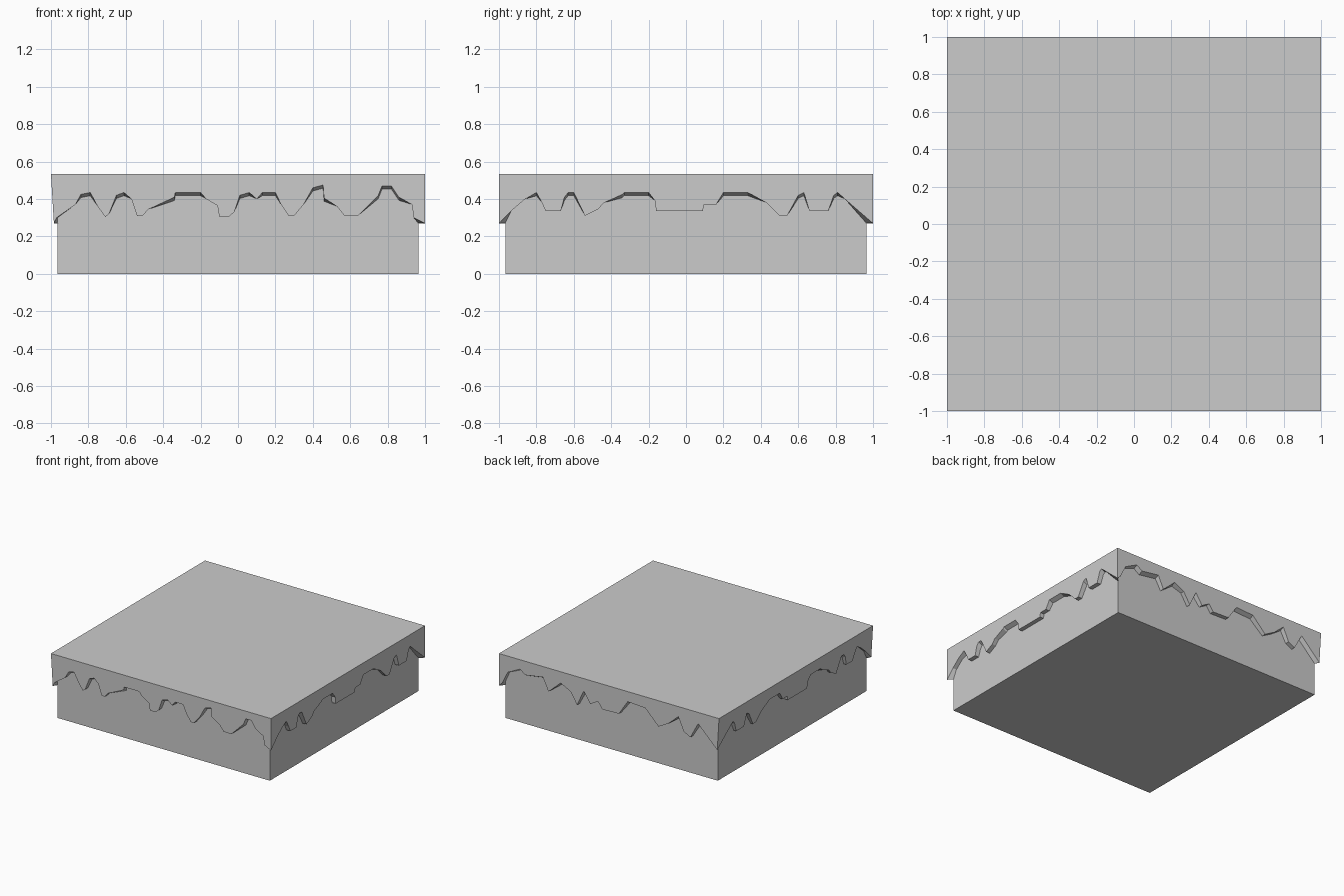
import bpy, bmesh

TOP = 0.533      # top of the block
INNER = 0.965    # half width of the lower body

# Ragged lower edges as (distance along side, height)
front = [(-1, .27), (-.97, .30), (-.87, .37), (-.84, .425), (-.79, .435), (-.75, .36),
         (-.71, .305), (-.69, .32), (-.65, .42), (-.61, .435), (-.57, .40), (-.54, .31),
         (-.51, .31), (-.48, .345), (-.34, .41), (-.335, .435), (-.2, .435), (-.17, .40),
         (-.11, .365), (-.1, .305), (-.05, .305), (-.02, .33), (.01, .42), (.06, .435),
         (.1, .40), (.13, .435), (.2, .435), (.23, .37), (.27, .31), (.30, .31),
         (.35, .37), (.4, .46), (.455, .475), (.46, .405), (.53, .36), (.57, .31),
         (.64, .31), (.75, .42), (.77, .47), (.82, .47), (.86, .41), (.93, .37),
         (.94, .30), (1, .27)]
right = [(-1, .27), (-.93, .34), (-.86, .40), (-.8, .435), (-.77, .38), (-.75, .335),
         (-.67, .335), (-.65, .41), (-.63, .435), (-.6, .435), (-.54, .31), (-.47, .345),
         (-.44, .38), (-.34, .425), (-.33, .435), (-.2, .435), (-.165, .39), (-.16, .335),
         (-.07, .335), (.04, .335), (.09, .335), (.095, .37), (.16, .37), (.2, .435),
         (.33, .435), (.43, .38), (.5, .31), (.54, .31), (.6, .42), (.63, .435),
         (.66, .335), (.76, .335), (.79, .42), (.81, .435), (.85, .40), (1, .27)]
back = [(-1, .27), (-.97, .30), (-.92, .40), (-.81, .455), (-.76, .42), (-.6, .445),
        (-.55, .34), (-.44, .44), (-.35, .395), (-.29, .30), (-.23, .43), (-.17, .34),
        (-.1, .38), (-.06, .325), (.09, .33), (.17, .45), (.33, .44), (.45, .32),
        (.54, .37), (.63, .45), (.68, .34), (.74, .31), (.81, .44), (1, .27)]
left = [(-a, z) for a, z in reversed(right)]


def make_object(name, bm):
    bmesh.ops.remove_doubles(bm, verts=bm.verts[:], dist=0.0005)
    bmesh.ops.recalc_face_normals(bm, faces=bm.faces[:])
    mesh = bpy.data.meshes.new(name)
    bm.to_mesh(mesh)
    bm.free()
    ob = bpy.data.objects.new(name, mesh)
    bpy.context.collection.objects.link(ob)
    return ob


# Lower body
bm = bmesh.new()
bmesh.ops.create_cube(bm, size=1)
for v in bm.verts:
    v.co = (v.co.x * 2 * INNER, v.co.y * 2 * INNER, (v.co.z + .5) * 0.5)
make_object("lower_body", bm)

# Overhanging top layer: each side is a flat ragged sheet with a thin lower lip
bm = bmesh.new()


def add_side(profile, turns):
    def place(a, d, z):
        x, y = a, -d
        for _ in range(turns):
            x, y = -y, x
        return bm.verts.new((max(x, -1 + .06 * (TOP - z)), y, z))  # left side leans in

    outer = [place(a, 1, z) for a, z in profile]
    bm.faces.new(outer + [place(1, 1, TOP), place(-1, 1, TOP)])
    lip = [place(a, 1, z) for a, z in profile]
    inner = [place(max(-INNER, min(INNER, a)), INNER - .002,
                   z - (.018 if z > .4 else 0)) for a, z in profile]
    for i in range(len(profile) - 1):
        bm.faces.new((lip[i], lip[i + 1], inner[i + 1], inner[i]))


for turns, profile in enumerate((front, right, back, left)):
    add_side(profile, turns)
bm.faces.new([bm.verts.new((x, y, TOP)) for x, y in ((-1, -1), (1, -1), (1, 1), (-1, 1))])
make_object("top_layer", bm)
